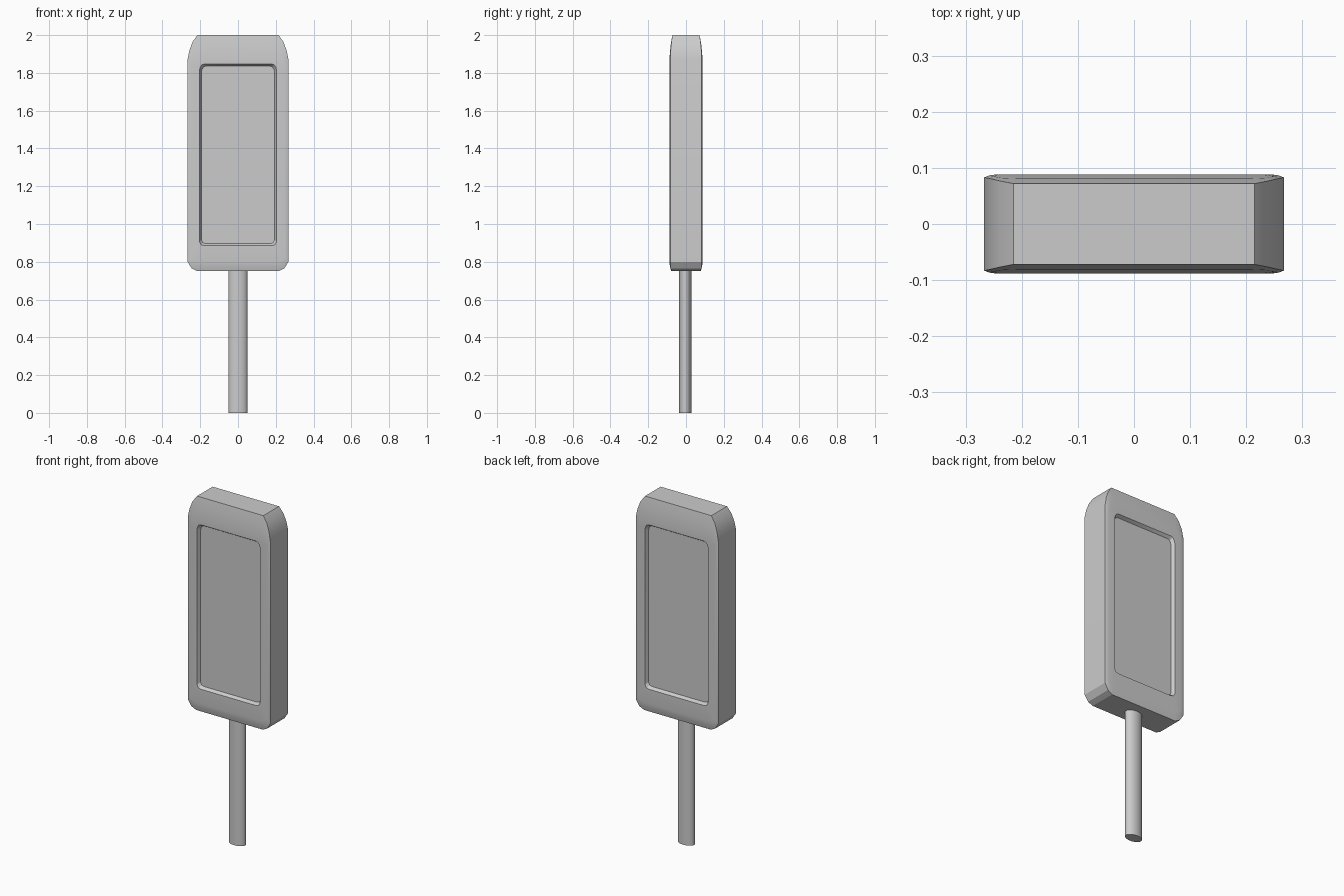
import bpy, bmesh
from math import radians

if "Cube" in bpy.data.objects:
    bpy.data.objects.remove(bpy.data.objects["Cube"])


def finish(bm, name, angle):
    bmesh.ops.recalc_face_normals(bm, faces=bm.faces[:])
    mesh = bpy.data.meshes.new(name)
    bm.to_mesh(mesh)
    bm.free()
    ob = bpy.data.objects.new(name, mesh)
    bpy.context.collection.objects.link(ob)
    bpy.ops.object.select_all(action='DESELECT')
    ob.select_set(True)
    bpy.context.view_layer.objects.active = ob
    bpy.ops.object.shade_smooth_by_angle(angle=radians(angle))
    return ob


def ring(bm, half, side):
    """Closed outline from right-half points (x, z, y), mirrored in x."""
    pts = half + [(-x, z, y) for x, z, y in reversed(half)]
    return [bm.verts.new((x, y * side, z)) for x, z, y in pts]


def bridge(bm, a, b):
    n = len(a)
    for i in range(n):
        j = (i + 1) % n
        bm.faces.new((a[i], a[j], b[j], b[i]))


# Right-half outlines, from the outer edge in to the recessed panel
outer = [(.215, .75, .078), (.245, .765, .081), (.267, .80, .083), (.267, 1.87, .083),
         (.257, 1.92, .081), (.24, 1.965, .077), (.215, 2.0, .072)]
mid = [(.21, .775, .085), (.24, .783, .086), (.258, .81, .0865), (.258, 1.86, .0865),
       (.25, 1.90, .085), (.236, 1.935, .082), (.21, 1.95, .081)]
front = [(.20, .80, .088), (.23, .805, .088), (.248, .825, .088), (.248, 1.83, .088),
         (.243, 1.85, .088), (.23, 1.868, .088), (.20, 1.873, .088)]
rim = [(.18, .885, .088), (.195, .89, .088), (.204, .905, .088), (.204, 1.815, .088),
       (.20, 1.83, .088), (.192, 1.842, .088), (.18, 1.847, .088)]
floor = [(x * .95, 1.366 + (z - 1.366) * .977, .07) for x, z, y in rim]

# Body: both faces carry the same framed recess
bm = bmesh.new()
edges = []
for side in (-1, 1):
    rings = [ring(bm, r, side) for r in (outer, mid, front, rim, floor)]
    for a, b in zip(rings, rings[1:]):
        bridge(bm, a, b)
    bm.faces.new(rings[-1])
    edges.append(rings[0])
bridge(bm, *edges)
finish(bm, "bar_body", 20)

# Stick: flattened cylinder
bm = bmesh.new()
bmesh.ops.create_cone(bm, cap_ends=True, segments=24, radius1=1, radius2=1, depth=1)
bmesh.ops.scale(bm, vec=(.051, .032, .77), verts=bm.verts[:])
bmesh.ops.translate(bm, vec=(0, -.004, .385), verts=bm.verts[:])
finish(bm, "stick", 40)
